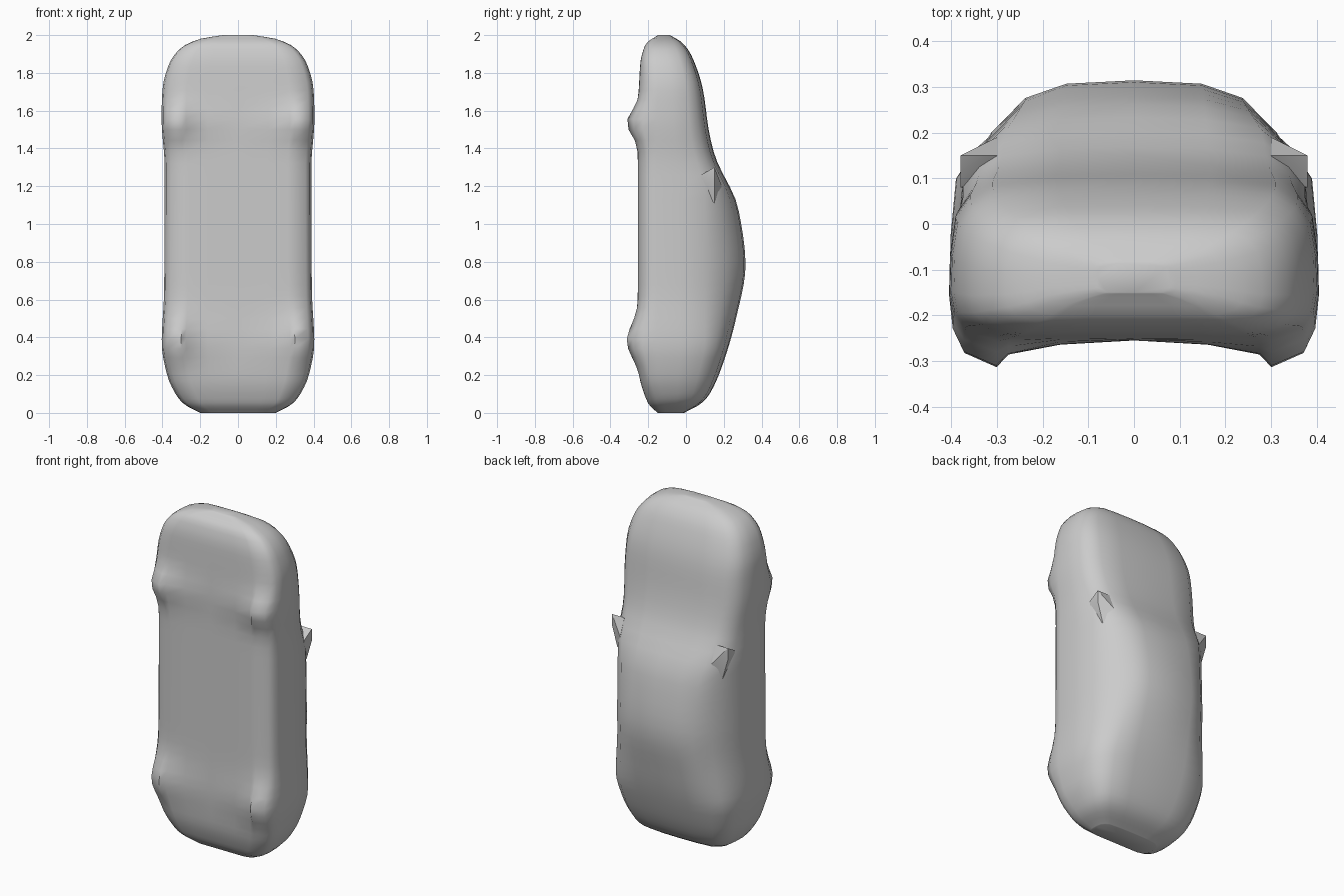
import bpy, bmesh, math

if "Cube" in bpy.data.objects:
    bpy.data.objects.remove(bpy.data.objects["Cube"])

paint = bpy.data.materials.new("grey paint")
paint.diffuse_color = (0.6, 0.6, 0.6, 1)
paint.use_nodes = True
paint.node_tree.nodes["Principled BSDF"].inputs["Base Color"].default_value = paint.diffuse_color

# Side and plan curves along the car, which stands on its tail: (z, value)
WIDTH = [(0, 0.20), (0.05, 0.29), (0.1, 0.33), (0.2, 0.375), (0.37, 0.404),
         (0.65, 0.391), (1.3, 0.388), (1.56, 0.405), (1.71, 0.40),
         (1.84, 0.368), (1.93, 0.305), (1.98, 0.20), (2, 0.08)]
ROOF = [(0, -0.01), (0.05, 0.08), (0.1, 0.125), (0.25, 0.192), (0.5, 0.265),
        (0.78, 0.315), (1.08, 0.277), (1.37, 0.15), (1.5, 0.12),
        (1.71, 0.09), (1.89, 0.03), (1.96, -0.02), (2, -0.085)]
FLOOR = [(0, -0.15), (0.05, -0.20), (0.2, -0.245), (0.4, -0.255),
         (1.5, -0.255), (1.84, -0.243), (1.95, -0.215), (2, -0.15)]


def curve(keys, z):
    """Smooth interpolation without overshoot."""
    slopes = [(b[1] - a[1]) / (b[0] - a[0]) for a, b in zip(keys, keys[1:])]
    tan = [slopes[0]]
    for s, t in zip(slopes, slopes[1:]):
        tan.append(2 * s * t / (s + t) if s * t > 0 else 0)
    tan.append(slopes[-1])
    i = 0
    while i < len(slopes) - 1 and z > keys[i + 1][0]:
        i += 1
    (z0, v0), (z1, v1) = keys[i], keys[i + 1]
    h = z1 - z0
    t = (z - z0) / h
    u = 1 - t
    return (v0 * u * u * (1 + 2 * t) + v1 * t * t * (3 - 2 * t)
            + h * t * u * (u * tan[i] - t * tan[i + 1]))


def wheel_bulge(z):
    return sum(0.062 * math.exp(-((z - c) / r) ** 2)
               for c, r in ((0.38, 0.12), (1.535, 0.085)))


def section(z):
    """Half outline from the underside centre round to the roof centre."""
    w, yb, yt = curve(WIDTH, z), curve(FLOOR, z), curve(ROOF, z)
    bulge = wheel_bulge(z)
    high = yt - yb
    low = min(0.10, 0.3 * high)
    shoulder = min(0.10, yt - 0.26 * high)
    rise = yt - shoulder
    k = max(0, min(1, (rise - 0.09) / 0.12))      # 0 bonnet, 1 cabin
    pts = [(0, yb), (0.4 * w, yb - 0.15 * bulge), (0.68 * w, yb - 0.5 * bulge),
           (0.745 * w, yb + 0.03 * low - bulge),
           (0.92 * w, yb + 0.25 * low - 0.85 * bulge),
           (0.98 * w, yb + 0.55 * low - 0.5 * bulge), (w, yb + low),
           (0.995 * w, (yb + low + shoulder) / 2)]
    for hood, cabin, f in ((0.965, 0.965, 0), (0.89, 0.80, 0.47),
                           (0.77, 0.61, 0.82), (0.42, 0.38, 0.965), (0, 0, 1)):
        pts.append((w * (hood + (cabin - hood) * k), shoulder + rise * f))
    return pts


def finish(bm, name, angle):
    bmesh.ops.recalc_face_normals(bm, faces=bm.faces)
    me = bpy.data.meshes.new(name)
    bm.to_mesh(me)
    bm.free()
    me.materials.append(paint)
    ob = bpy.data.objects.new(name, me)
    bpy.context.collection.objects.link(ob)
    bpy.ops.object.select_all(action='DESELECT')
    ob.select_set(True)
    bpy.context.view_layer.objects.active = ob
    bpy.ops.object.shade_smooth_by_angle(angle=math.radians(angle))


# Body shell lofted along z, with closer rings near nose and tail
bm = bmesh.new()
STEPS = 48
rings = []
for s in range(STEPS + 1):
    z = 1 - math.cos(math.pi * s / STEPS)
    half = section(z)
    outline = half + [(-x, y) for x, y in half[-2:0:-1]]
    rings.append([bm.verts.new((x, y, z)) for x, y in outline])
n = len(rings[0])
for a, b in zip(rings, rings[1:]):
    for i in range(n):
        j = (i + 1) % n
        bm.faces.new((a[i], a[j], b[j], b[i]))
bm.faces.new(rings[0])
bm.faces.new(rings[-1])
finish(bm, "car_body", 60)

# Wedge-shaped door mirrors
WEDGE = [(0.30, 0.15, 1.30), (0.38, 0.15, 1.30), (0.38, 0.08, 1.26),
         (0.38, 0.15, 1.23), (0.345, 0.15, 1.11), (0.30, 0.19, 1.20),
         (0.36, 0.08, 1.18), (0.30, 0.10, 1.25)]
for side, name in ((1, "right_mirror"), (-1, "left_mirror")):
    bm = bmesh.new()
    verts = [bm.verts.new((side * x, y, z)) for x, y, z in WEDGE]
    bmesh.ops.convex_hull(bm, input=verts)
    loose = [v for v in bm.verts if not v.link_faces]
    bmesh.ops.delete(bm, geom=loose, context='VERTS')
    finish(bm, name, 30)
